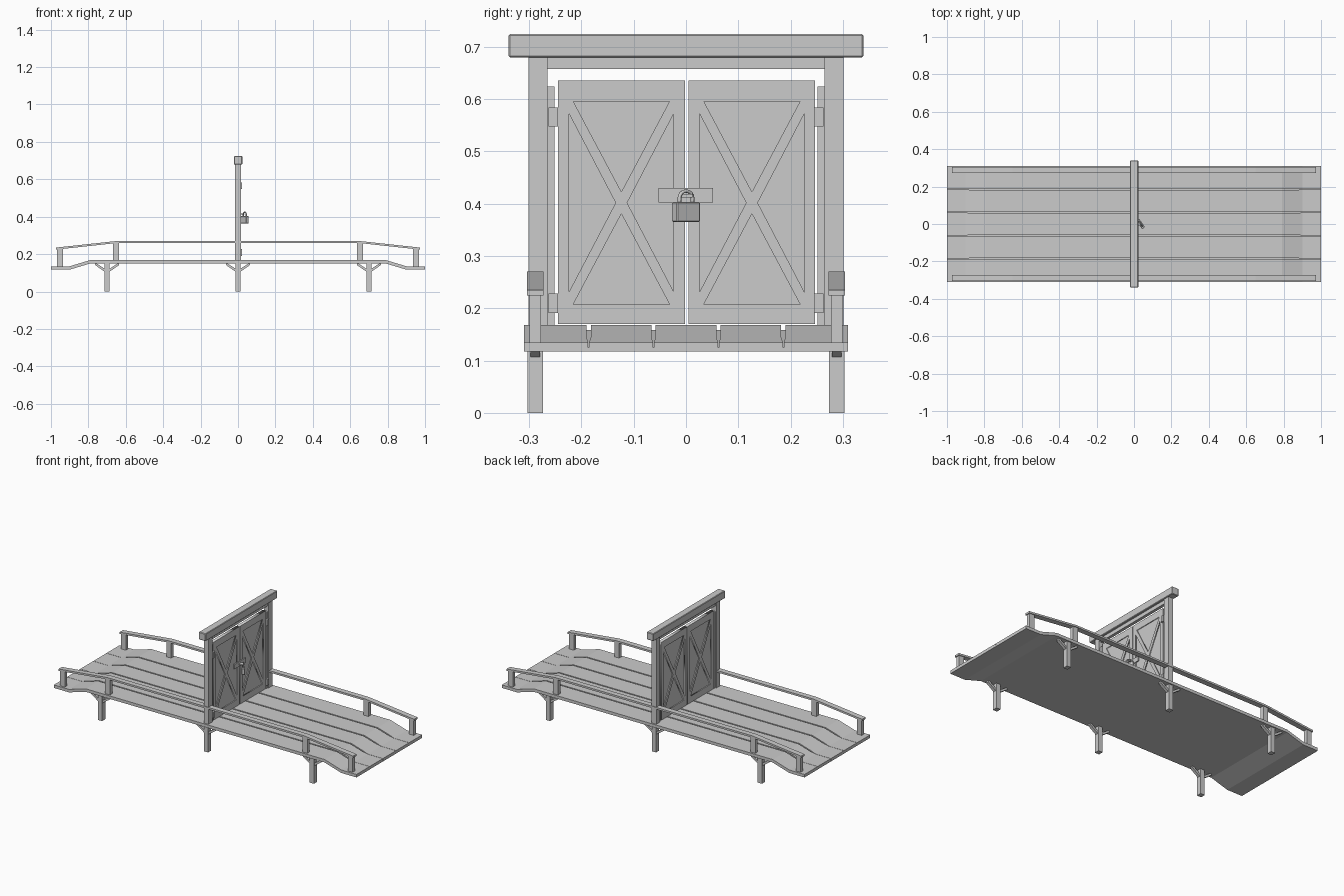
import bpy, bmesh, math
from mathutils import Matrix, Vector

cube = bpy.data.objects.get("Cube")
if cube:
    bpy.data.objects.remove(cube, do_unlink=True)

GREY = (0.6, 0.6, 0.6, 1)
mat = bpy.data.materials.new("plain grey")
mat.use_nodes = True
mat.diffuse_color = GREY
mat.node_tree.nodes["Principled BSDF"].inputs["Base Color"].default_value = GREY


def add_mesh(name, mesh):
    ob = bpy.data.objects.new(name, mesh)
    mesh.materials.clear()
    mesh.materials.append(mat)
    bpy.context.scene.collection.objects.link(ob)
    return ob


def strip(name, stations):
    """Beam lofted along x through rectangles (x, z_low, z_high, y_low, y_high)."""
    bm = bmesh.new()
    rings = []
    for x, z0, z1, y0, y1 in stations:
        rings.append([bm.verts.new((x, y, z)) for y, z in
                      ((y0, z0), (y1, z0), (y1, z1), (y0, z1))])
    for a, b in zip(rings, rings[1:]):
        for i in range(4):
            j = (i + 1) % 4
            bm.faces.new((a[i], a[j], b[j], b[i]))
    bm.faces.new(rings[0])
    bm.faces.new(rings[-1])
    bmesh.ops.recalc_face_normals(bm, faces=bm.faces)
    mesh = bpy.data.meshes.new(name)
    bm.to_mesh(mesh)
    bm.free()
    return add_mesh(name, mesh)


def box(name, x0, x1, y0, y1, z0, z1):
    return strip(name, [(x0, z0, z1, y0, y1), (x1, z0, z1, y0, y1)])


def bevel(ob, width):
    mod = ob.modifiers.new("worn edges", 'BEVEL')
    mod.width = width
    mod.segments = 1


def curve_mesh(name, curve):
    """Turn a curve into a mesh."""
    temp = bpy.data.objects.new(name, curve)
    bpy.context.scene.collection.objects.link(temp)
    deps = bpy.context.evaluated_depsgraph_get()
    mesh = bpy.data.meshes.new_from_object(temp.evaluated_get(deps))
    bpy.data.objects.remove(temp, do_unlink=True)
    mesh.name = name
    return mesh


# Deck: thin under-sheet with five grooved planks that dip at both ends
half = [(0, 0.168), (0.79, 0.168), (0.87, 0.144), (0.9, 0.135), (1, 0.135)]
deck = [(-x, z) for x, z in reversed(half)] + half[1:]
DECK = 0.31
PITCH = 2 * DECK / 5
strip("deck_base", [(x, z - 0.018, z - 0.010, -DECK, DECK) for x, z in deck])
for i in range(5):
    y0 = -DECK + i * PITCH
    y1 = y0 + PITCH
    stations = []
    for x, z in deck:
        gap = 0.001 if abs(x) > 0.89 else 0.004
        stations.append((x, z - 0.010, z,
                         y0 + (gap if i > 0 else 0),
                         y1 - (gap if i < 4 else 0)))
    strip("deck_plank", stations)

for side in (-1, 1):
    # Support legs with diagonal braces
    a, b = sorted((side * 0.273, side * 0.303))
    for x in (-0.7, 0, 0.7):
        box("support_leg", x - 0.014, x + 0.014, a, b, 0, 0.153)
        for d in (-1, 1):
            mid = side * 0.288
            strip("leg_brace", [
                (x + d * 0.012, 0.105, 0.121, mid - 0.009, mid + 0.009),
                (x + d * 0.065, 0.142, 0.156, mid - 0.009, mid + 0.009)])

    # Handrail and its posts
    y = side * 0.288
    rail = [(-0.973, 0.235), (-0.65, 0.27), (0.65, 0.27), (0.973, 0.235)]
    strip("handrail", [(x, z - 0.011, z, y - 0.016, y + 0.016) for x, z in rail])
    for d in (-1, 1):
        for x, low, top in ((0.951, 0.13, 0.23), (0.652, 0.16, 0.262)):
            box("rail_post", d * x - 0.016, d * x + 0.016,
                y - 0.011, y + 0.011, low, top)

    # Gate posts, door jambs and hinges
    a, b = sorted((side * 0.265, side * 0.301))
    box("gate_post", -0.015, 0.016, a, b, 0.15, 0.682)
    a, b = sorted((side * 0.251, side * 0.266))
    box("door_jamb", -0.008, 0.010, a, b, 0.168, 0.624)
    a, b = sorted((side * 0.245, side * 0.263))
    for low in (0.191, 0.547):
        box("hinge", 0.004, 0.021, a, b, low, low + 0.037)

# Gate beam and lintel
bevel(box("gate_beam", -0.022, 0.023, -0.339, 0.339, 0.679, 0.724), 0.003)
box("gate_lintel", -0.008, 0.010, -0.266, 0.266, 0.657, 0.681)


# Doors: recessed panel behind a frame with four triangular openings
def door_frame(name, y0, y1, z0, z1):
    c, m = (y0 + y1) / 2, (z0 + z1) / 2 - 0.001
    loops = [[(y0, z0), (y1, z0), (y1, z1), (y0, z1)]]
    for s in (-1, 1):
        zt = m + s * 0.194
        loops.append([(c - 0.092, zt), (c + 0.092, zt), (c, m + s * 0.021)])
        yt = c + s * 0.1
        loops.append([(yt, m - 0.17), (yt, m + 0.17), (c + s * 0.011, m)])
    curve = bpy.data.curves.new(name, 'CURVE')
    curve.dimensions = '2D'
    curve.fill_mode = 'BOTH'
    curve.extrude = 0.010
    for loop in loops:
        sp = curve.splines.new('POLY')
        sp.points.add(len(loop) - 1)
        for p, (u, v) in zip(sp.points, loop):
            p.co = (u, v, 0, 1)
        sp.use_cyclic_u = True
    mesh = curve_mesh(name, curve)
    mesh.transform(Matrix(((0, 0, 1, 0), (1, 0, 0, 0), (0, 1, 0, 0), (0, 0, 0, 1))))
    return add_mesh(name, mesh)


for name, y0, y1 in (("right_door", -0.245, -0.002), ("left_door", 0.005, 0.247)):
    door_frame(name + "_frame", y0, y1, 0.17, 0.635)
    box(name + "_panel", -0.005, 0.005, y0 + 0.006, y1 - 0.006, 0.176, 0.629)

# Hasp plate and staple
box("hasp_plate", 0.008, 0.015, -0.053, 0.052, 0.402, 0.430)
box("hasp_staple", 0.014, 0.036, -0.012, 0.012, 0.412, 0.418)

# Padlock, hanging at an angle
turn = Matrix.Translation((0.036, 0, 0.385)) @ Matrix.Rotation(0.59, 4, 'Z')
body = box("padlock_body", -0.009, 0.009, -0.027, 0.027, -0.020, 0.018)
bevel(body, 0.002)
body.matrix_world = turn

arc = [Vector((0, 0.015 * math.cos(math.pi * i / 8),
               0.026 + 0.013 * math.sin(math.pi * i / 8))) for i in range(9)]
path = [Vector((0, 0.015, 0.014))] + arc + [Vector((0, -0.015, 0.014))]
curve = bpy.data.curves.new("padlock_shackle", 'CURVE')
curve.dimensions = '3D'
curve.bevel_depth = 0.0035
curve.bevel_resolution = 1
sp = curve.splines.new('POLY')
sp.points.add(len(path) - 1)
for p, co in zip(sp.points, path):
    p.co = (*co, 1)
add_mesh("padlock_shackle", curve_mesh("padlock_shackle", curve)).matrix_world = turn
